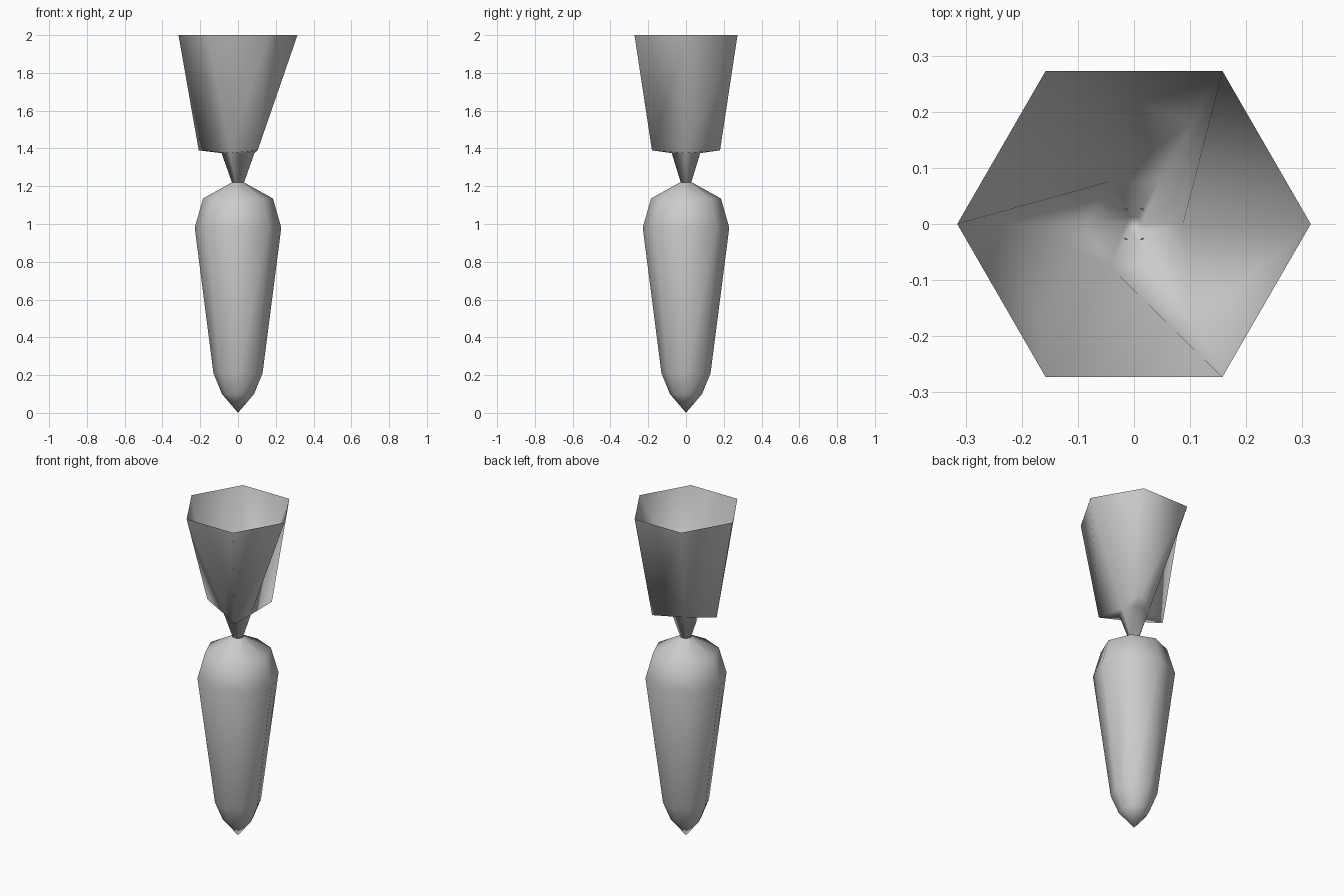
import bpy
import bmesh
from math import cos, sin, tau

cube = bpy.data.objects.get("Cube")
if cube:
    bpy.data.objects.remove(cube, do_unlink=True)

# One plain grey for the whole model
grey = bpy.data.materials.new("light_grey")
grey.use_nodes = True
grey.diffuse_color = (0.6, 0.6, 0.6, 1)
grey.node_tree.nodes["Principled BSDF"].inputs["Base Color"].default_value = (0.6, 0.6, 0.6, 1)


def ring(bm, sides, radius, z):
    """Circle of vertices starting on +x."""
    return [bm.verts.new((radius * cos(tau * i / sides), radius * sin(tau * i / sides), z))
            for i in range(sides)]


def bridge(bm, lower, upper):
    """Join two rings with quads."""
    n = len(lower)
    for i in range(n):
        j = (i + 1) % n
        bm.faces.new((lower[i], lower[j], upper[j], upper[i]))


def finish(bm, name):
    mesh = bpy.data.meshes.new(name)
    bm.to_mesh(mesh)
    bm.free()
    mesh.materials.append(grey)
    mesh.shade_smooth()
    obj = bpy.data.objects.new(name, mesh)
    bpy.context.collection.objects.link(obj)
    return obj


# Root: eight-sided lathe, pointed below and open under the stem
bm = bmesh.new()
profile = [(0.085, 0.10), (0.13, 0.21), (0.229, 0.98), (0.185, 1.135), (0.032, 1.22)]
rings = [ring(bm, 8, r, z) for r, z in profile]
tip = bm.verts.new((0, 0, 0))
for i in range(8):
    bm.faces.new((tip, rings[0][(i + 1) % 8], rings[0][i]))
for lower, upper in zip(rings, rings[1:]):
    bridge(bm, lower, upper)
finish(bm, "root")

# Leaves: six-sided flared cup on a narrow stem, with three pinched folds
bm = bmesh.new()
foot = ring(bm, 6, 0.0145, 1.17)
neck = ring(bm, 6, 0.087, 1.375)
wide = ring(bm, 6, 0.208, 1.39)
rim = ring(bm, 6, 0.315, 2.0)
bm.faces.new(foot)
bridge(bm, foot, neck)

# Every second corner of the cup is drawn in to the stem
base = [wide[i] if i % 2 else neck[i] for i in range(6)]
for i in range(6):
    j = (i + 1) % 6
    bm.faces.new((base[i], rim[j], rim[i]))
    bm.faces.new((base[i], base[j], rim[j]))
    # Underside of each lobe
    corner = wide[i] if i % 2 else wide[j]
    bm.faces.new((neck[i], neck[j], corner))
for v in [v for v in bm.verts if not v.link_faces]:
    bm.verts.remove(v)
bmesh.ops.recalc_face_normals(bm, faces=bm.faces)
finish(bm, "leaves")
